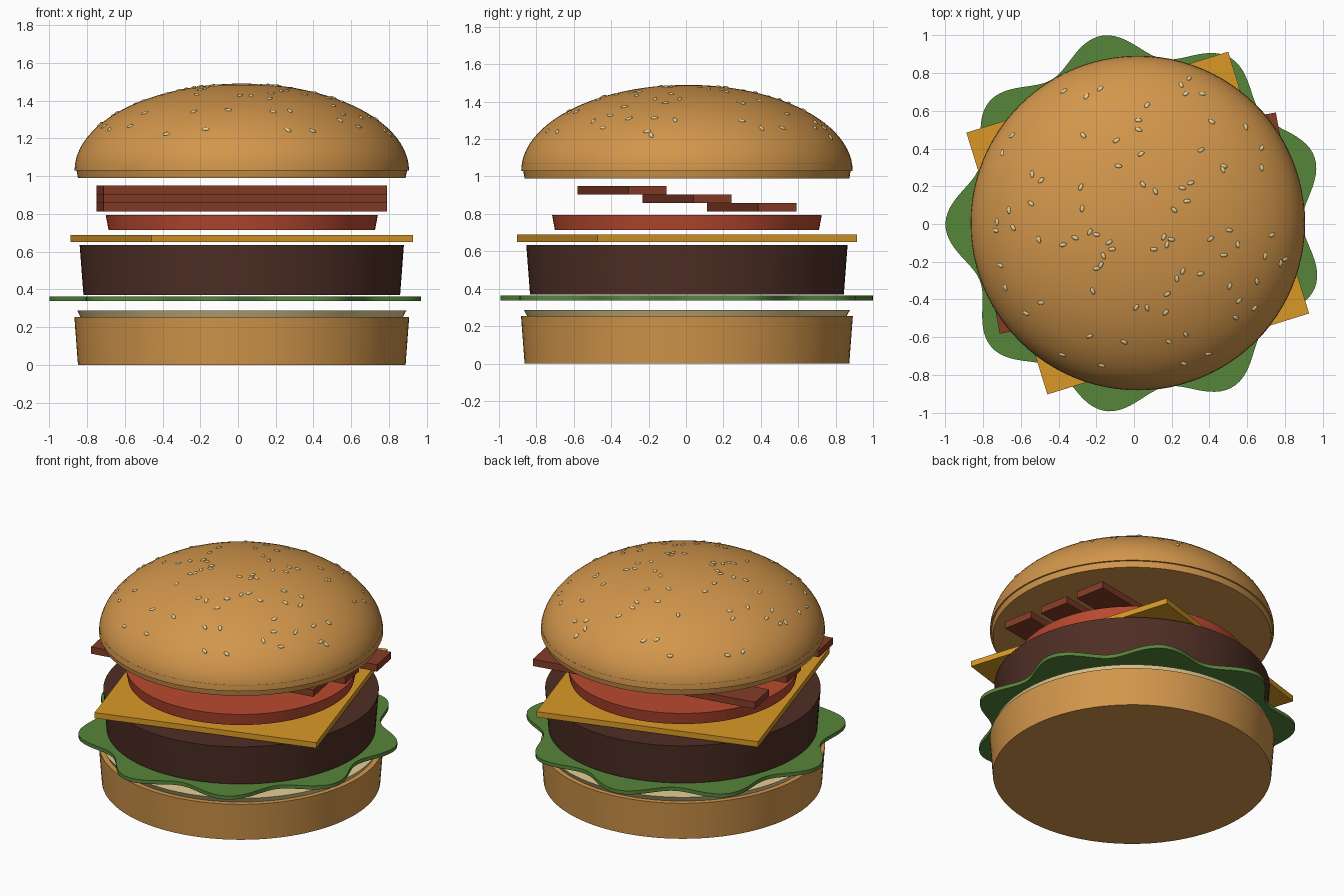
import bpy, bmesh, math, random
from mathutils import Matrix, Vector

if "Cube" in bpy.data.objects:
    bpy.data.objects.remove(bpy.data.objects["Cube"])

CX, CY = 0.02, 0.005      # shared axis of the stack
SEG = 96


def material(name, rgb):
    m = bpy.data.materials.new(name)
    lin = [((c / 255 + 0.055) / 1.055) ** 2.4 for c in rgb]
    m.diffuse_color = (*lin, 1)
    m.use_nodes = True
    m.node_tree.nodes["Principled BSDF"].inputs["Base Color"].default_value = m.diffuse_color
    return m


BUN = material("toasted bun", (210, 150, 75))
CREAM = material("cream", (228, 206, 148))
GREEN = material("lettuce green", (86, 133, 58))
MEAT = material("grilled brown", (78, 46, 37))
CHEESE = material("cheese yellow", (217, 153, 38))
TOMATO = material("tomato red", (186, 74, 48))
BACON = material("bacon red brown", (133, 60, 39))


def finish(name, bm, mat, angle=30):
    bmesh.ops.recalc_face_normals(bm, faces=bm.faces)
    me = bpy.data.meshes.new(name)
    bm.to_mesh(me)
    bm.free()
    me.materials.append(mat)
    ob = bpy.data.objects.new(name, me)
    bpy.context.collection.objects.link(ob)
    if angle:
        bpy.ops.object.select_all(action='DESELECT')
        ob.select_set(True)
        bpy.context.view_layer.objects.active = ob
        bpy.ops.object.shade_smooth_by_angle(angle=math.radians(angle))
    return ob


def disc(name, z0, z1, r0, r1, mat):
    """Slightly tapered round slab."""
    bm = bmesh.new()
    bmesh.ops.create_cone(bm, cap_ends=True, segments=SEG, radius1=r0, radius2=r1,
                          depth=z1 - z0, matrix=Matrix.Translation((CX, CY, (z0 + z1) / 2)))
    return finish(name, bm, mat)


def slab(name, size, pos, angle, mat):
    """Flat box turned about the vertical."""
    bm = bmesh.new()
    m = Matrix.Translation(pos) @ Matrix.Rotation(angle, 4, 'Z') @ Matrix.Diagonal((*size, 1))
    bmesh.ops.create_cube(bm, size=1, matrix=m)
    return finish(name, bm, mat, 0)


# round layers
disc("bottom_bun", 0.0, 0.253, 0.868, 0.887, BUN)
disc("sauce", 0.25, 0.287, 0.852, 0.872, CREAM)
disc("patty", 0.37, 0.635, 0.839, 0.859, MEAT)
disc("tomato_slice", 0.714, 0.794, 0.706, 0.721, TOMATO)
disc("top_bun_base", 0.99, 1.07, 0.868, 0.883, BUN)

# lettuce leaf with nine lobes
bm = bmesh.new()
ring = []
for i in range(216):
    a = 2 * math.pi * i / 216
    r = 0.945 + 0.064 * math.cos(9 * (a - math.radians(100.5)))
    ring.append(bm.verts.new((CX - 0.01 + r * math.cos(a), CY + r * math.sin(a), 0.338)))
leaf = bm.faces.new(ring)
ext = bmesh.ops.extrude_face_region(bm, geom=[leaf], use_keep_orig=True)
top = [v for v in ext["geom"] if isinstance(v, bmesh.types.BMVert)]
bmesh.ops.translate(bm, verts=top, vec=(0, 0, 0.025))
finish("lettuce", bm, GREEN)

# cheese slice
slab("cheese_slice", (1.452, 1.452, 0.038), (CX, CY, 0.67), 0.3, CHEESE)

# bacon strips, stepping upward toward the front
for i in range(3):
    slab(f"bacon_strip_{i + 1}", (1.525, 0.208, 0.047),
         (CX, CY + 0.347 * (1 - i), 0.836 + 0.0455 * i), 0.18, BACON)

# domed top bun
RD, HD, ZD = 0.886, 0.46, 1.03
bm = bmesh.new()
bmesh.ops.create_uvsphere(bm, u_segments=SEG, v_segments=48, radius=1)
bmesh.ops.bisect_plane(bm, geom=bm.verts[:] + bm.edges[:] + bm.faces[:], dist=1e-4,
                       plane_co=(0, 0, 0), plane_no=(0, 0, 1), clear_inner=True)
bmesh.ops.holes_fill(bm, edges=[e for e in bm.edges if e.is_boundary], sides=0)
bmesh.ops.transform(bm, verts=bm.verts,
                    matrix=Matrix.Translation((CX, CY, ZD)) @ Matrix.Diagonal((RD, RD, HD, 1)))
finish("top_bun_dome", bm, BUN)

# sesame seeds lying on the dome
random.seed(4)
bm = bmesh.new()
for _ in range(85):
    t = math.radians(random.uniform(10, 67))
    a = random.uniform(0, 2 * math.pi)
    d = Vector((math.sin(t) * math.cos(a), math.sin(t) * math.sin(a), math.cos(t)))
    pos = Vector((CX + RD * d.x, CY + RD * d.y, ZD + HD * d.z))
    normal = Vector((d.x / RD, d.y / RD, d.z / HD)).normalized()
    m = (Matrix.Translation(pos) @ normal.to_track_quat('Z', 'Y').to_matrix().to_4x4()
         @ Matrix.Rotation(random.uniform(0, math.pi), 4, 'Z')
         @ Matrix.Diagonal((0.02, 0.011, 0.007, 1)))
    bmesh.ops.create_icosphere(bm, subdivisions=2, radius=1, matrix=m)
finish("sesame_seeds", bm, CREAM, 60)
